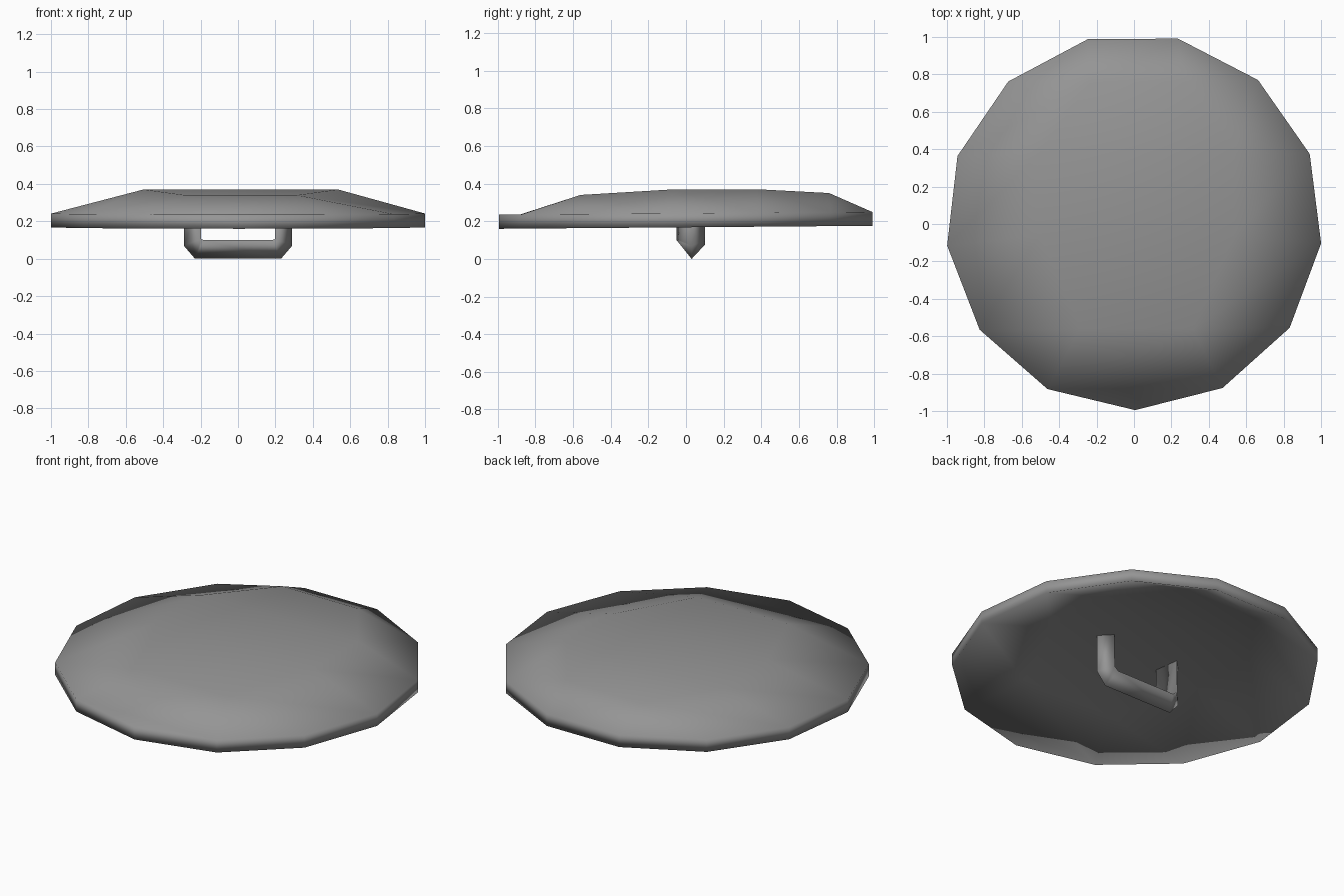
import bpy
import bmesh
from math import sin, cos, tau

if "Cube" in bpy.data.objects:
    bpy.data.objects.remove(bpy.data.objects["Cube"])

# One plain grey material
grey = bpy.data.materials.new("plain_grey")
grey.use_nodes = True
colour = (0.3, 0.3, 0.3, 1)
grey.diffuse_color = colour
grey.node_tree.nodes["Principled BSDF"].inputs["Base Color"].default_value = colour


def finish(name, bm):
    bmesh.ops.recalc_face_normals(bm, faces=bm.faces)
    mesh = bpy.data.meshes.new(name)
    bm.to_mesh(mesh)
    bm.free()
    mesh.materials.append(grey)
    mesh.shade_smooth()
    obj = bpy.data.objects.new(name, mesh)
    bpy.context.collection.objects.link(obj)
    return obj


# Shield disc: a domed shell with a thirteen-sided rim, pointed at the front
SIDES = 13
RADIUS = 1.007
DOME = [(0.3, -0.56, 0.34), (0.52, -0.06, 0.37), (0.52, 0.38, 0.37), (0.25, 0.76, 0.35)]


def dome_skin(bm, rim_z, tilt, drop):
    """One skin of the shell: rows run across between matching rim corners."""
    rim = []
    for i in range(SIDES):
        a = tau * i / SIDES + 0.006
        x, y = RADIUS * sin(a), 0.012 - RADIUS * cos(a)
        rim.append(bm.verts.new((x, y, rim_z + tilt * y)))
    rows = [[rim[-1], rim[-1], rim[1], rim[1]]]
    for k, (x, y, z) in enumerate(DOME):
        left = bm.verts.new((0.015 - x, y, z - drop))
        right = bm.verts.new((0.015 + x, y, z - drop))
        rows.append([rim[-2 - k], left, right, rim[2 + k]])
    rows.append([rim[7], rim[7], rim[6], rim[6]])
    for near, far in zip(rows, rows[1:]):
        for c in range(3):
            bm.faces.new(list(dict.fromkeys((near[c], near[c + 1], far[c + 1], far[c]))))
    bm.faces.new((rim[-1], rim[0], rim[1]))
    return rim


bm = bmesh.new()
upper = dome_skin(bm, 0.242, 0.007, 0.0)
lower = dome_skin(bm, 0.168, 0.008, 0.075)
for i in range(SIDES):
    j = (i + 1) % SIDES
    bm.faces.new((lower[i], lower[j], upper[j], upper[i]))
finish("shield_disc", bm)

# Handle: triangular bar swept through a bracket with chamfered corners
outer_path = [(0.29, 0.3), (0.29, 0.07), (0.23, 0.0)]
inner_path = [(0.2, 0.3), (0.198, 0.105), (0.185, 0.1)]
section = [(-0.05, 1.0), (0.1, 0.75), (0.03, 0.0)]
bm = bmesh.new()
rings = []
for side in (1, -1):
    half = []
    for (ox, oz), (ix, iz) in zip(outer_path, inner_path):
        half.append([bm.verts.new((side * (ox + (ix - ox) * t), y, oz + (iz - oz) * t))
                     for y, t in section])
    rings += half if side == 1 else half[::-1]
for a, b in zip(rings, rings[1:]):
    for i in range(3):
        j = (i + 1) % 3
        bm.faces.new((a[i], a[j], b[j], b[i]))
bm.faces.new(rings[0])
bm.faces.new(rings[-1])
finish("handle", bm)
